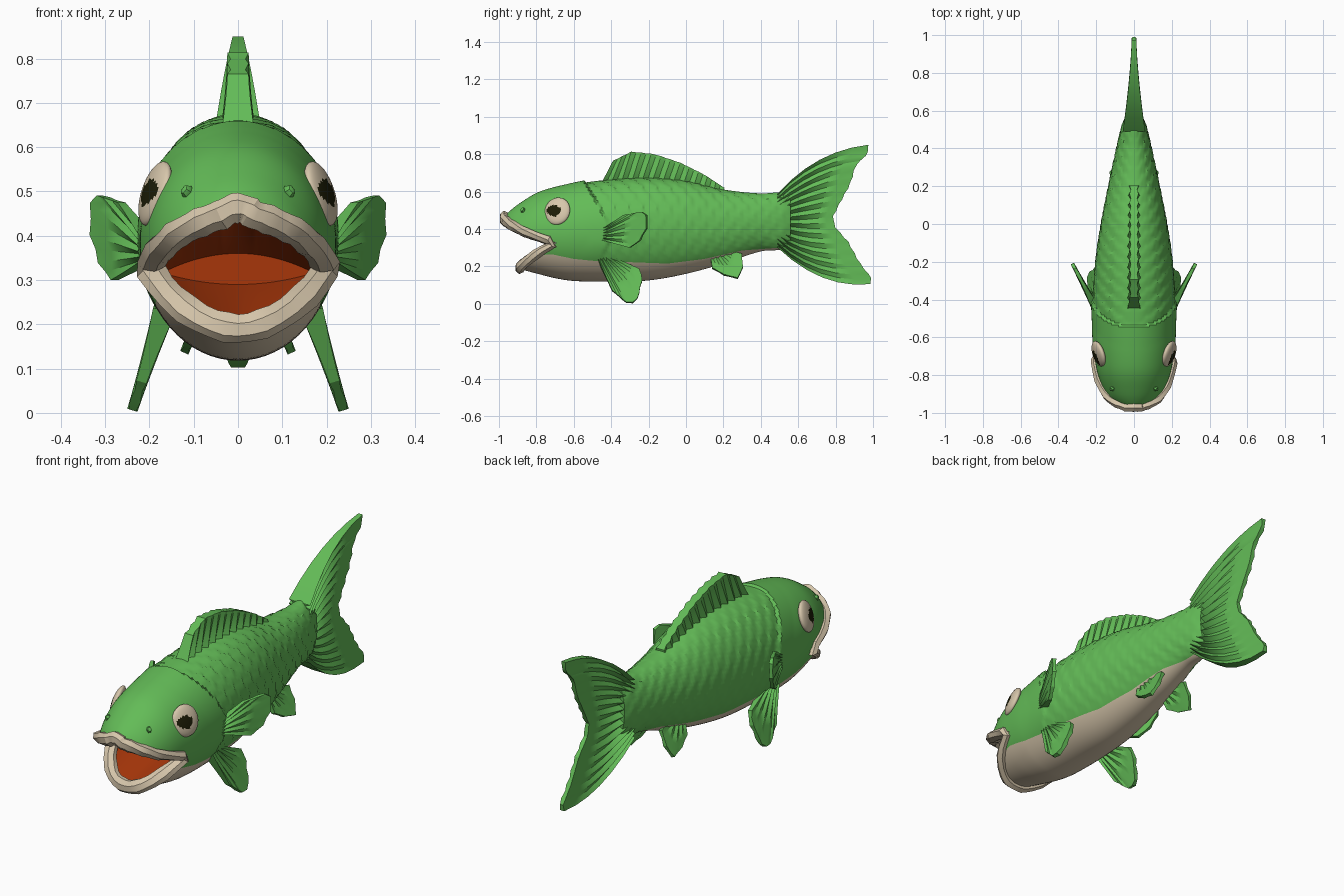
import bpy, bmesh, math
from mathutils import Vector, Matrix

if "Cube" in bpy.data.objects:
    bpy.data.objects.remove(bpy.data.objects["Cube"])


def material(name, rgb):
    m = bpy.data.materials.new(name)
    m.diffuse_color = (*rgb, 1)
    m.use_nodes = True
    m.node_tree.nodes["Principled BSDF"].inputs["Base Color"].default_value = m.diffuse_color
    return m


GREEN = material("fish green", (0.125, 0.50, 0.095))
CREAM = material("belly cream", (0.68, 0.57, 0.41))
ORANGE = material("mouth orange", (0.39, 0.037, 0.003))
BLACK = material("pupil black", (0.012, 0.012, 0.002))


def finish(name, bm, mats, angle=30):
    me = bpy.data.meshes.new(name)
    bm.to_mesh(me)
    bm.free()
    ob = bpy.data.objects.new(name, me)
    bpy.context.collection.objects.link(ob)
    for m in mats:
        me.materials.append(m)
    bpy.ops.object.select_all(action='DESELECT')
    ob.select_set(True)
    bpy.context.view_layer.objects.active = ob
    bpy.ops.object.shade_smooth_by_angle(angle=math.radians(angle))
    return ob


def lin(tab, t):
    """Linear lookup in (key, value) pairs with clamped ends."""
    if t <= tab[0][0]:
        return tab[0][1]
    for (a, p), (b, q) in zip(tab, tab[1:]):
        if t <= b:
            return p + (q - p) * (t - a) / (b - a)
    return tab[-1][1]


def smooth(tab, t, col):
    """Cubic lookup of one column of a station table."""
    n = len(tab)
    t = min(max(t, tab[0][0]), tab[-1][0])
    i = max(k for k in range(n - 1) if tab[k][0] <= t)

    def slope(k):
        a, b = tab[max(k - 1, 0)], tab[min(k + 1, n - 1)]
        return (b[col] - a[col]) / (b[0] - a[0])
    a, b = tab[i], tab[i + 1]
    h = b[0] - a[0]
    s = (t - a[0]) / h
    return ((2*s**3 - 3*s*s + 1) * a[col] + (s**3 - 2*s*s + s) * h * slope(i)
            + (3*s*s - 2*s**3) * b[col] + (s**3 - s*s) * h * slope(i + 1))


# Body stations: y, bottom z, top z, half width
BODY = [(-.98, .19, .458, .07), (-.94, .19, .498, .125), (-.9, .187, .53, .152),
        (-.8, .162, .592, .19), (-.7, .137, .625, .210), (-.6, .122, .645, .221),
        (-.4, .118, .67, .222), (-.2, .125, .68, .207), (0, .16, .662, .178),
        (.2, .215, .615, .138), (.4, .28, .593, .095), (.52, .29, .60, .066),
        (.56, .31, .59, .05)]
BELLY = [(-.9, .25), (-.72, .265), (-.6, .24), (-.5, .23), (-.1, .215), (.1, .24),
         (.3, .285), (.5, .30)]
GILL = [(.1, -.50), (.25, -.45), (.37, -.39), (.5, -.45), (.65, -.54)]
MOUTH = [(.18, -.89), (.20, -.88), (.25, -.82), (.30, -.74), (.325, -.69),
         (.345, -.75), (.39, -.87), (.42, -.925), (.445, -.96), (.455, -.97)]
NU, NL, HEAD, TRUNK, NECK = 36, 10, 16, 110, -.62


def surface(theta, y, grow=1.0):
    b, t, w = (smooth(BODY, y, c) for c in (1, 2, 3))
    return Vector((w * math.sin(theta) * grow, y,
                   (b + t) / 2 + (t - b) / 2 * math.cos(theta) * grow))


def skin(j, y):
    """Point on the right half: column j runs from back to belly."""
    b, t = smooth(BODY, y, 1), smooth(BODY, y, 2)
    c = (lin(BELLY, y) - (b + t) / 2) / ((t - b) / 2)
    edge = math.acos(max(-.96, min(.96, c)))
    u = j / NU
    if j > NU:
        return surface(edge + (math.pi - edge) * (j - NU) / NL, y)
    p = surface(edge * u, y)
    yg = lin(GILL, p.z)
    fade = min(1, (1 - u) * 6)
    if y < yg:                                     # gill cover flares out
        grow = .025 * max(0, 1 - (yg - y) / .12)
    else:                                          # overlapping scales
        row = math.floor(u * 9)
        f = u * 9 - row - .5
        s = y / .075 + .5 * (row % 2) + 1.6 * f * f
        grow = -.02 + (s % 1 - .3) * (.03 + .05 * max(0, y)) * min(1, u * 4)
    return surface(edge * u, y, 1 + grow * fade)


def rim_y(j):
    y = NECK
    while y > -.98:
        if y <= lin(MOUTH, skin(j, y).z):
            break
        y -= .002
    return y


# Body: open at the mouth rim, closed at the tail root
cols = []
for j in range(NU + NL + 1):
    y0 = rim_y(j)
    ys = [y0 + (NECK - y0) * k / HEAD for k in range(HEAD)]
    ys += [NECK + (.56 - NECK) * k / TRUNK for k in range(TRUNK + 1)]
    cols.append([skin(j, y) for y in ys])
loop = cols + [[Vector((-p.x, p.y, p.z)) for p in c] for c in cols[-2:0:-1]]
N = len(loop)
bm = bmesh.new()
grid = [[bm.verts.new(p) for p in c] for c in loop]
for j in range(N):
    a, b = grid[j], grid[(j + 1) % N]
    for k in range(len(a) - 1):
        f = bm.faces.new((a[k], b[k], b[k + 1], a[k + 1]))
        f.material_index = 1 if NU <= j < N - NU else 0
bm.faces.new([c[-1] for c in grid])
bmesh.ops.recalc_face_normals(bm, faces=bm.faces)
finish("body", bm, [GREEN, CREAM])

# Mouth cavity: sloping floor and palate meeting a lens-shaped throat wall
rim = [c[0] for c in loop]
bm = bmesh.new()
grid = []
for p in rim:
    x = p.x * .84
    z = .36 - 1.5 * x * x if p.z > .325 else .29 + .9 * x * x
    q = Vector((x, -.5, z))
    start = Vector((p.x * .97, p.y, .325 + (p.z - .325) * .97))
    grid.append([bm.verts.new(start.lerp(q, k / 6)) for k in range(7)])
for j in range(N):
    a, b = grid[j], grid[(j + 1) % N]
    for k in range(6):
        bm.faces.new((a[k], b[k], b[k + 1], a[k + 1]))
bm.faces.new([c[-1] for c in grid])
bmesh.ops.recalc_face_normals(bm, faces=bm.faces)
bm.normal_update()
if min(bm.faces, key=lambda f: f.calc_center_median().z).normal.z < 0:
    bmesh.ops.reverse_faces(bm, faces=bm.faces)
finish("mouth_cavity", bm, [ORANGE], 40)

# Lips: a faceted band around the rim
bm = bmesh.new()
path = rim[::2]
rings = []
for i, p in enumerate(path):
    d = (path[(i + 1) % len(path)] - path[i - 1]).normalized()
    out = Vector((p.x, -.02, p.z - .335))
    out = (out - d * out.dot(d)).normalized()
    side = d.cross(out)
    r = 1 + .1 * (i % 3 == 0)
    rings.append([bm.verts.new(p - out * .007 + (out * math.cos(a) * .033
                                                 + side * math.sin(a) * .025) * r)
                  for a in (q * math.tau / 7 for q in range(7))])
for i in range(len(rings)):
    a, b = rings[i - 1], rings[i]
    for q in range(7):
        bm.faces.new((a[q - 1], a[q], b[q], b[q - 1]))
bmesh.ops.recalc_face_normals(bm, faces=bm.faces)
finish("lips", bm, [CREAM], 25)


def resample(pts, n):
    d = [0]
    for a, b in zip(pts, pts[1:]):
        d.append(d[-1] + (b - a).length)
    return [Vector([lin([(l, p[c]) for l, p in zip(d, pts)], d[-1] * i / n)
                    for c in range(3)]) for i in range(n + 1)]


def fin(name, root, tip, rays, t0, t1, normal, mid=None, lean=lambda y, z: 0, sides=(1,)):
    """Ribbed fin between a root line and a tip line given as (y, z) points."""
    n, m = rays * 2, 6
    line = lambda pts: resample([Vector((lean(y, z), y, z)) for y, z in pts], n)
    R, T = line(root), line(tip)
    M = line(mid) if mid else [(a + b) / 2 for a, b in zip(R, T)]
    nv = Vector(normal).normalized()
    for sgn in sides:
        bm = bmesh.new()
        borders = []
        for way in (1, -1):
            g = []
            for j in range(n + 1):
                col = []
                for k in range(m + 1):
                    s = k / m
                    p = (R[j] * (1 - s) * (1 - 2 * s) + M[j] * 4 * s * (1 - s)
                         + T[j] * s * (2 * s - 1))
                    if j % 2 and k == m:
                        p = p.lerp(R[j], .015)
                    rib = .4 + .3 * s if j % 2 else 1
                    p = p + nv * way * (t1 + (t0 - t1) * (1 - s) ** 1.4) * rib
                    p.x *= sgn
                    col.append(bm.verts.new(p))
                g.append(col)
            for j in range(n):
                for k in range(m):
                    bm.faces.new((g[j][k], g[j + 1][k], g[j + 1][k + 1], g[j][k + 1]))
            borders.append([c[0] for c in g] + g[-1][1:] + [c[-1] for c in g[-2::-1]]
                           + g[0][-2:0:-1])
        a, b = borders
        for i in range(len(a)):
            bm.faces.new((a[i - 1], a[i], b[i], b[i - 1]))
        bmesh.ops.recalc_face_normals(bm, faces=bm.faces)
        finish(name if len(sides) == 1 else name + ("_right" if sgn > 0 else "_left"),
               bm, [GREEN], 25)


# Fins
fin("tail_fin", [(.49, .59), (.49, .30)],
    [(.975, .85), (.98, .81), (.91, .74), (.88, .64), (.82, .53), (.785, .46), (.80, .41),
     (.87, .33), (.93, .22), (1.0, .13), (.985, .105)], 13, .060, .012, (1, 0, 0),
    mid=[(.715, .77), (.68, .62), (.655, .45), (.67, .31), (.73, .14)])
fin("dorsal_fin", [(-.46, .63), (-.2, .65), (0, .63), (.2, .58)],
    [(-.39, .765), (-.29, .815), (-.165, .80), (-.03, .755), (.10, .69), (.205, .62)],
    12, .038, .024, (1, 0, 0))
fin("pectoral_fin", [(-.44, .40), (-.44, .34)],
    [(-.33, .475), (-.22, .495), (-.205, .46), (-.21, .40), (-.25, .33), (-.30, .30)],
    5, .022, .010, (1, -.52, 0), lean=lambda y, z: .215 + (y + .42) * .53, sides=(1, -1))
fin("pelvic_fin", [(-.40, .25), (-.47, .23)],
    [(-.25, .185), (-.23, .14), (-.26, .015), (-.31, -.003), (-.395, .07)],
    5, .026, .012, (1, 0, .3), lean=lambda y, z: .17 + (.22 - z) * .32, sides=(1, -1))
fin("rear_fin", [(.20, .285), (.13, .255)],
    [(.30, .265), (.305, .19), (.28, .135), (.21, .15), (.14, .19)],
    4, .018, .010, (1, 0, .45), lean=lambda y, z: .065 + (.27 - z) * .42, sides=(1, -1))

# Eyes and nostrils, set into the head and tilted forward
for sgn, tag in ((1, "right"), (-1, "left")):
    for kind, x, y, z in (("eye", .187, -.688, .495), ("nostril", .115, -.872, .50)):
        eye = kind == "eye"
        p = Vector((x, y, z))
        nv = Vector((1, -.34, .33) if eye else (.7, -.5, .5)).normalized()
        size = (.076, .071, .024) if eye else (.016, .013, .014)
        bm = bmesh.new()
        bmesh.ops.create_uvsphere(bm, u_segments=32 if eye else 6,
                                  v_segments=24 if eye else 4, radius=1)
        zx = (Vector((0, 0, 1)) - nv * nv.z).normalized()
        frame = Matrix((zx, nv.cross(zx), nv)).transposed().to_4x4()
        bm.transform(Matrix.Translation(p) @ frame @ Matrix.Diagonal((*size, 1)))
        if eye:
            for f in bm.faces:
                c = f.calc_center_median() - p
                if c.dot(nv) > 0 and math.hypot((c.y + .019) / .037, (c.z - .003) / .030) < 1:
                    f.material_index = 1
        if sgn < 0:
            bm.transform(Matrix.Diagonal((-1, 1, 1, 1)))
            bmesh.ops.reverse_faces(bm, faces=bm.faces)
        finish(f"{kind}_{tag}", bm, [CREAM, BLACK] if eye else [GREEN], 40)
